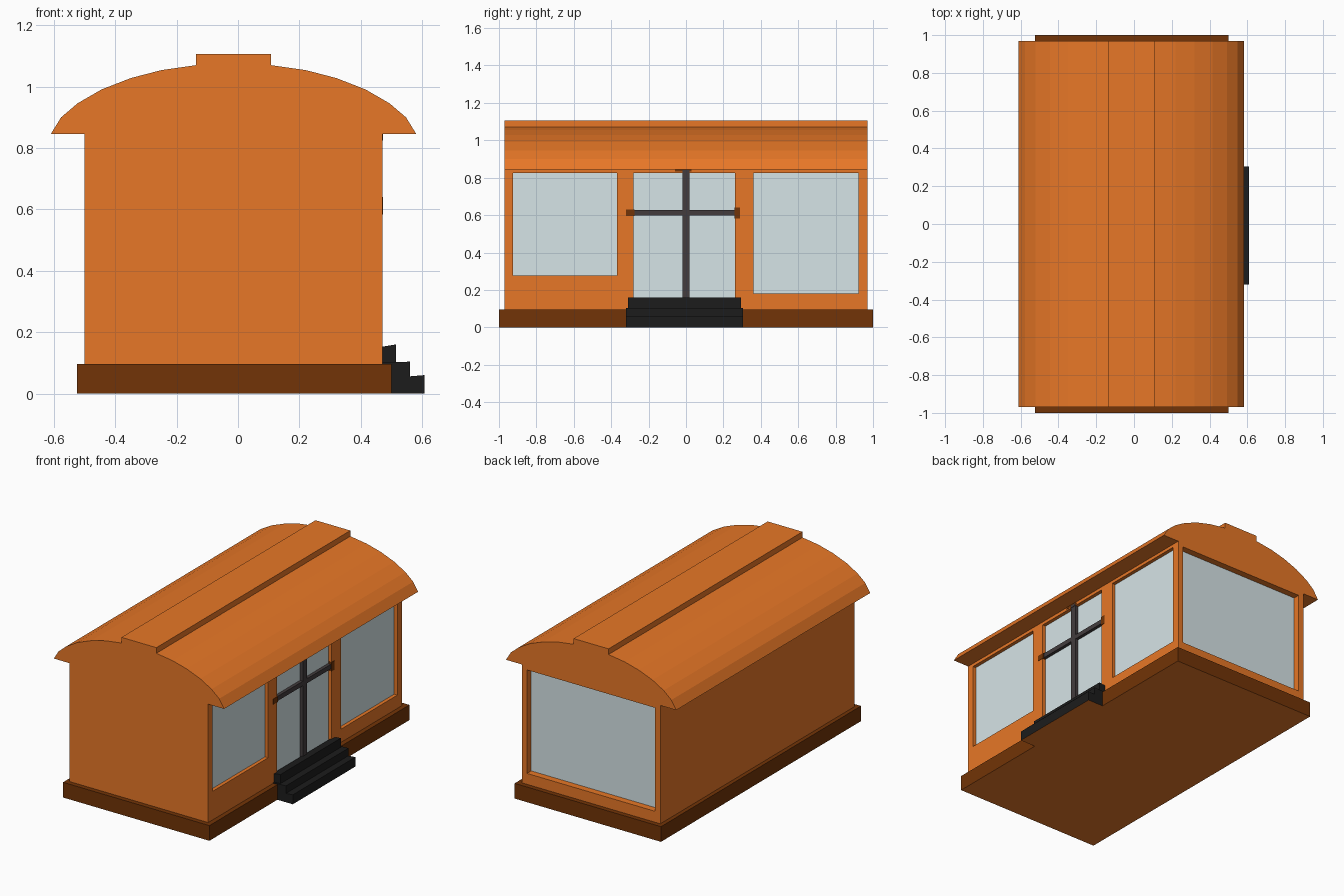
import bpy, bmesh

if "Cube" in bpy.data.objects:
    bpy.data.objects.remove(bpy.data.objects["Cube"])


def material(name, rgb):
    m = bpy.data.materials.new(name)
    m.diffuse_color = (*rgb, 1)
    m.use_nodes = True
    m.node_tree.nodes["Principled BSDF"].inputs["Base Color"].default_value = m.diffuse_color
    return m


ORANGE = material("orange_wood", (0.8, 0.185, 0.02))
BROWN = material("dark_brown", (0.168, 0.034, 0.002))
GLASS = material("pale_glass", (0.69, 0.8, 0.82))
BLACK = material("black_stone", (0.012, 0.012, 0.012))
GREY = material("dark_grey_metal", (0.056, 0.046, 0.048))


def extrude(name, profile, y0, y1, mat, under=None):
    """Closed prism: an (x, z) profile extruded along y."""
    bm = bmesh.new()
    face = bm.faces.new([bm.verts.new((x, y0, z)) for x, z in profile])
    new = bmesh.ops.extrude_face_region(bm, geom=[face])["geom"]
    verts = [v for v in new if isinstance(v, bmesh.types.BMVert)]
    bmesh.ops.translate(bm, verts=verts, vec=(0, y1 - y0, 0))
    bmesh.ops.recalc_face_normals(bm, faces=bm.faces[:])
    me = bpy.data.meshes.new(name)
    me.materials.append(mat)
    # Undersides can take a second colour
    if under:
        me.materials.append(under)
        for f in bm.faces:
            f.material_index = int(f.normal.z < -0.9)
    bm.to_mesh(me)
    bm.free()
    ob = bpy.data.objects.new(name, me)
    bpy.context.collection.objects.link(ob)
    return ob


def box(name, x0, x1, y0, y1, z0, z1, mat, under=None):
    return extrude(name, [(x0, z0), (x1, z0), (x1, z1), (x0, z1)], y0, y1, mat, under)


# Plinth with a lighter underside
box("plinth", -0.525, 0.5, -1, 1, 0, 0.096, BROWN, ORANGE)

# Walls and vaulted roof share one cross-section, mirrored about its axis
AXIS = -0.0145
half = [(0.485, 0.09), (0.485, 0.845), (0.596, 0.845), (0.562, 0.9),
        (0.508, 0.946), (0.43, 0.991), (0.335, 1.028), (0.235, 1.054),
        (0.122, 1.07), (0.122, 1.106)]
outline = [(AXIS + x, z) for x, z in half] + [(AXIS - x, z) for x, z in reversed(half)]
body = extrude("body_and_roof", outline, -0.97, 0.97, ORANGE)

# Recessed openings: (name, lo, hi, z0, z1) on the right wall
openings = [("front_window", -0.926, -0.37, 0.277, 0.825),
            ("door", -0.282, 0.263, 0.11, 0.825),
            ("rear_window", 0.36, 0.922, 0.18, 0.825)]
cutters = []
for name, a, b, z0, z1 in openings:
    cutters.append(box(name + "_cutter", 0.445, 0.6, a, b, z0, z1, ORANGE))
    box(name + "_glass", 0.443, 0.448, a, b, z0, z1, GLASS)
# Large opening in the back wall
cutters.append(box("back_window_cutter", -0.462, 0.434, 0.925, 1.1, 0.165, 0.82, ORANGE))
box("back_window_glass", -0.462, 0.434, 0.923, 0.928, 0.165, 0.82, GLASS)

for c in cutters:
    mod = body.modifiers.new("opening", "BOOLEAN")
    mod.operation = "DIFFERENCE"
    mod.solver = "EXACT"
    mod.object = c
    bpy.context.view_layer.objects.active = body
    bpy.ops.object.modifier_apply(modifier=mod.name)
for c in cutters:
    bpy.data.objects.remove(c)

# Door cross bars with brown end pieces
box("door_post", 0.446, 0.47, -0.02, 0.019, 0.1, 0.825, GREY)
box("door_post_head", 0.46, 0.4725, -0.02, 0.019, 0.825, 0.84, GREY)
box("door_rail", 0.446, 0.468, -0.28, 0.262, 0.598, 0.627, GREY)
box("rail_end_front", 0.45, 0.4725, -0.322, -0.275, 0.595, 0.63, BROWN)
box("rail_end_rear", 0.45, 0.4725, 0.26, 0.29, 0.583, 0.64, BROWN)
box("post_top", 0.46, 0.472, -0.06, 0.03, 0.833, 0.845, BROWN)

# Entrance steps, the lower block sharing the plinth's underside colour
extrude("lower_steps", [(0.5, 0), (0.608, 0), (0.608, 0.06), (0.56, 0.056),
                        (0.56, 0.104), (0.46, 0.1), (0.46, 0.09), (0.5, 0.09)],
        -0.32, 0.305, BLACK, ORANGE)
extrude("top_step", [(0.46, 0.098), (0.515, 0.098), (0.515, 0.16), (0.46, 0.151)],
        -0.31, 0.295, BLACK)
